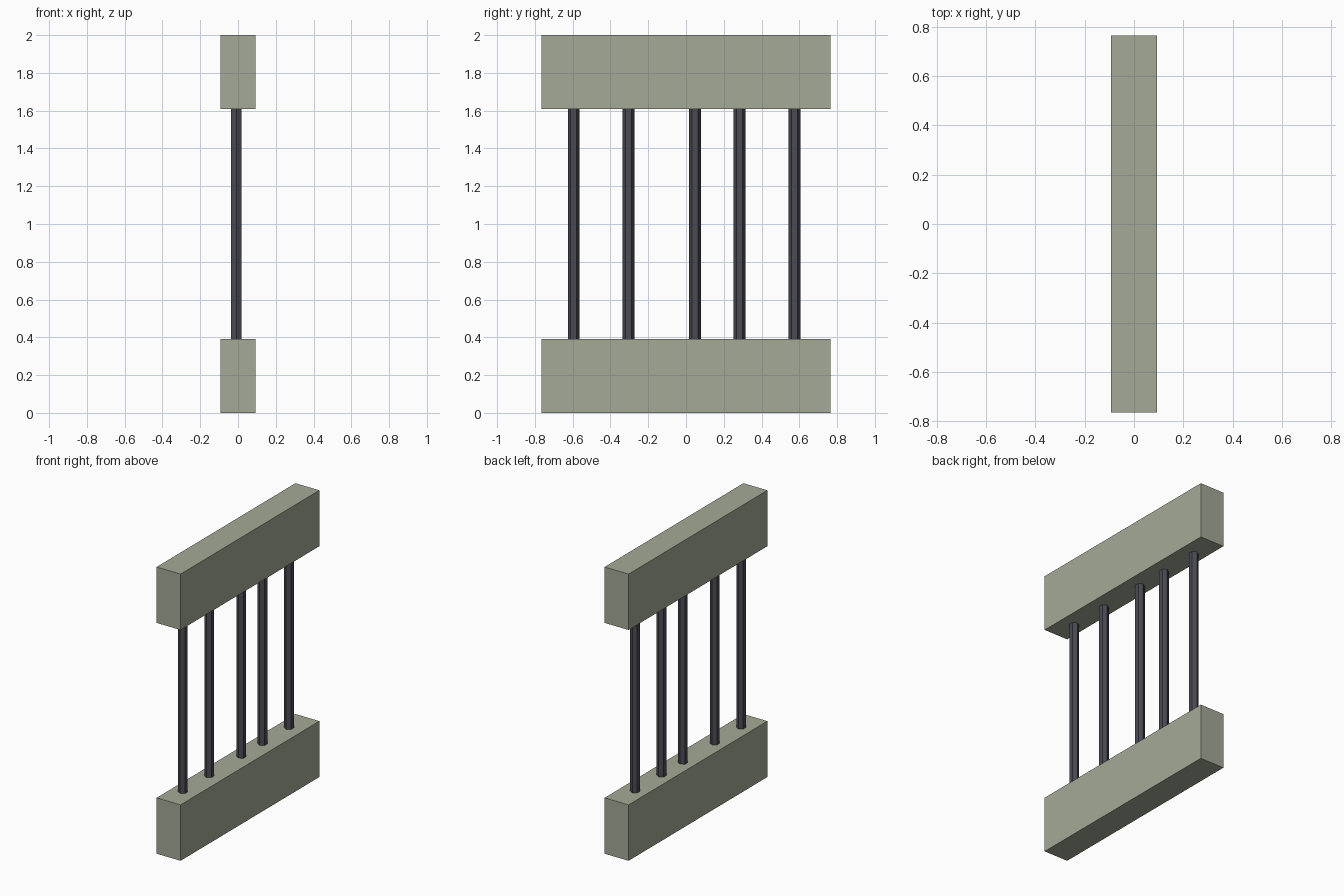
import bpy, math

if "Cube" in bpy.data.objects:
    bpy.data.objects.remove(bpy.data.objects["Cube"])


def material(name, rgb):
    m = bpy.data.materials.new(name)
    m.diffuse_color = (*rgb, 1.0)
    m.use_nodes = True
    m.node_tree.nodes["Principled BSDF"].inputs["Base Color"].default_value = m.diffuse_color
    return m


stone = material("pale_stone", (0.37, 0.40, 0.31))
iron = material("dark_iron", (0.07, 0.07, 0.09))

WIDTH, LENGTH, BLOCK_H, HEIGHT = 0.185, 1.53, 0.39, 2.0


def block(name, z):
    bpy.ops.mesh.primitive_cube_add(size=1, location=(0, 0, z))
    ob = bpy.context.object
    ob.name = name
    ob.dimensions = (WIDTH, LENGTH, BLOCK_H)
    bpy.ops.object.transform_apply(location=False, rotation=False, scale=True)
    ob.data.materials.append(stone)


# sill and lintel
block("sill_block", BLOCK_H / 2)
block("lintel_block", HEIGHT - BLOCK_H / 2)

# six-sided bars, unevenly spaced, slightly seated in the blocks
for i, y in enumerate((-0.595, -0.304, 0.048, 0.283, 0.574), 1):
    bpy.ops.mesh.primitive_cylinder_add(
        vertices=6, radius=0.031, depth=HEIGHT - 2 * BLOCK_H + 0.006,
        location=(-0.009, y, HEIGHT / 2))
    bar = bpy.context.object
    bar.name = f"bar_{i}"
    bar.data.materials.append(iron)
